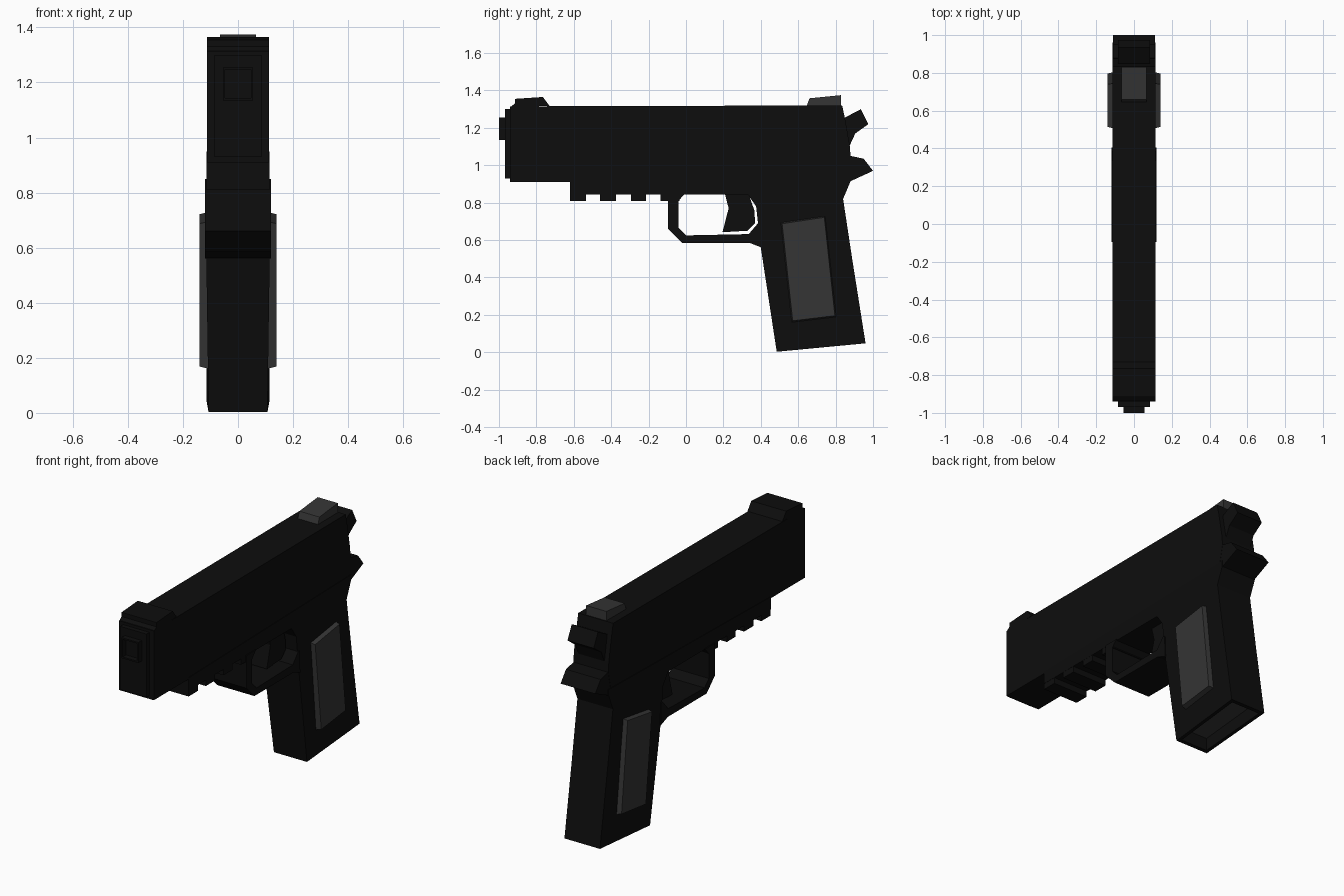
import bpy, bmesh

if "Cube" in bpy.data.objects:
    bpy.data.objects.remove(bpy.data.objects["Cube"])


def material(name, v):
    m = bpy.data.materials.new(name)
    m.diffuse_color = (v, v, v, 1)
    m.use_nodes = True
    m.node_tree.nodes["Principled BSDF"].inputs["Base Color"].default_value = m.diffuse_color
    return m


DARK = material("dark_metal", 0.004)
GREY = material("grey_plate", 0.035)


def finish(name, bm, mats):
    bmesh.ops.recalc_face_normals(bm, faces=bm.faces)
    me = bpy.data.meshes.new(name)
    bm.to_mesh(me)
    bm.free()
    for m in mats:
        me.materials.append(m)
    ob = bpy.data.objects.new(name, me)
    bpy.context.collection.objects.link(ob)
    return ob


def prism_bm(pts, x0, x1):
    """Side profile in (y, z), extruded from x0 to x1."""
    bm = bmesh.new()
    f = bm.faces.new([bm.verts.new((x0, y, z)) for y, z in pts])
    ext = bmesh.ops.extrude_face_region(bm, geom=[f])["geom"]
    for v in ext:
        if isinstance(v, bmesh.types.BMVert):
            v.co.x = x1
    bmesh.ops.recalc_face_normals(bm, faces=bm.faces)
    return bm


def prism(name, pts, hw, mat=DARK):
    return finish(name, prism_bm(pts, -hw, hw), [mat])


def rect(y0, y1, z0, z1):
    return [(y0, z0), (y1, z0), (y1, z1), (y0, z1)]


def recess(bm, face, border, depth, mat_index=0):
    """Sink an inset panel into a face."""
    bm.normal_update()
    n = face.normal.copy()
    bmesh.ops.inset_region(bm, faces=[face], thickness=border)
    new = bmesh.ops.extrude_discrete_faces(bm, faces=[face])["faces"][0]
    new.material_index = mat_index
    for v in new.verts:
        v.co -= n * depth


# Slide, with its front collar and hollow square muzzle
prism("slide", [(-0.94, 0.91), (0.85, 0.91), (0.88, 1.05), (0.875, 1.11),
                (0.85, 1.25), (0.835, 1.32), (-0.94, 1.315)], 0.113)
prism("front_collar", rect(-0.968, -0.93, 0.93, 1.30), 0.085)
bm = prism_bm(rect(-1.0, -0.95, 1.135, 1.255), -0.055, 0.055)
recess(bm, min(bm.faces, key=lambda f: f.calc_center_median().y), 0.012, 0.04)
finish("muzzle", bm, [DARK])

# Sights
prism("front_sight", [(-0.94, 1.31), (-0.915, 1.31), (-0.73, 1.318),
                      (-0.765, 1.365), (-0.915, 1.355), (-0.915, 1.33)], 0.113)
bm = prism_bm([(0.645, 1.315), (0.83, 1.315), (0.83, 1.375), (0.66, 1.358)], -0.065, 0.065)
finish("rear_sight", bm, [GREY])

# Frame and grip, with an open well in the bottom
bm = prism_bm([(-0.62, 0.92), (-0.62, 0.845), (0.33, 0.845), (0.375, 0.78),
               (0.385, 0.69), (0.37, 0.62), (0.40, 0.56), (0.485, 0.003),
               (0.96, 0.048), (0.89, 0.49), (0.84, 0.82), (0.88, 0.915),
               (0.88, 0.95)], -0.115, 0.115)
recess(bm, min(bm.faces, key=lambda f: f.calc_center_median().z), 0.03, 0.08, 1)
for v in bm.verts:
    if v.co.z < 0.02:
        v.co.x *= 0.93
finish("frame_and_grip", bm, [DARK, GREY])

# Accessory rail teeth
for i, (a, b) in enumerate([(-0.62, -0.535), (-0.46, -0.375),
                            (-0.295, -0.215), (-0.135, -0.035)]):
    prism(f"rail_tooth_{i + 1}", rect(a, b, 0.81, 0.85), 0.114)

# Trigger guard and trigger
prism("trigger_guard", [(-0.095, 0.85), (-0.095, 0.66), (-0.02, 0.585),
                        (0.34, 0.585), (0.405, 0.56), (0.40, 0.69),
                        (0.385, 0.69), (0.335, 0.632), (0.0, 0.625),
                        (-0.04, 0.665), (-0.04, 0.81), (-0.005, 0.85)], 0.12)
prism("trigger", [(0.205, 0.86), (0.228, 0.77), (0.195, 0.642), (0.33, 0.65),
                  (0.37, 0.69), (0.365, 0.76), (0.33, 0.86)], 0.05)

# Hammer and rear tang
prism("hammer", [(0.84, 1.25), (0.935, 1.30), (0.975, 1.22), (0.905, 1.17),
                 (0.875, 1.105), (0.84, 1.105)], 0.085)
prism("rear_tang", [(0.84, 0.82), (0.88, 0.915), (1.0, 0.97), (0.95, 1.035),
                    (0.88, 1.05), (0.80, 1.05), (0.80, 0.82)], 0.112)

# Grip panels, slightly narrowed toward the outside
for name, s in (("left", -1), ("right", 1)):
    bm = prism_bm([(0.505, 0.695), (0.745, 0.73), (0.805, 0.188), (0.565, 0.16)],
                  s * 0.105, s * 0.14)
    for v in bm.verts:
        if abs(v.co.x) > 0.12:
            v.co.y = 0.655 + (v.co.y - 0.655) * 0.94
            v.co.z = 0.445 + (v.co.z - 0.445) * 0.97
    finish(f"{name}_grip_panel", bm, [GREY])
